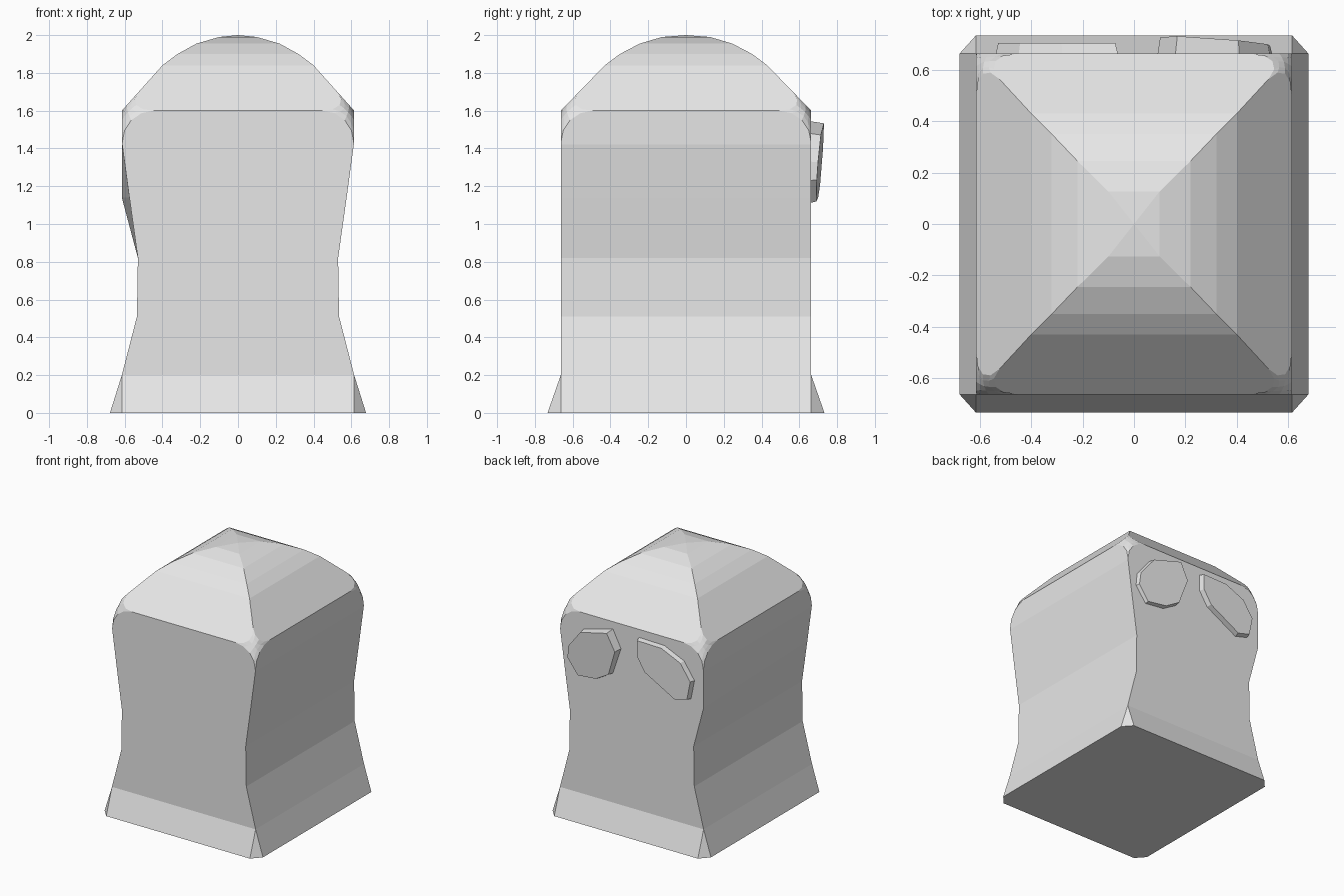
import bpy, bmesh
from mathutils import Vector

if "Cube" in bpy.data.objects:
    bpy.data.objects.remove(bpy.data.objects["Cube"])

grey = bpy.data.materials.new("light_grey")
grey.diffuse_color = (0.8, 0.8, 0.8, 1)
grey.use_nodes = True
grey.node_tree.nodes["Principled BSDF"].inputs["Base Color"].default_value = grey.diffuse_color


def finish(bm, name):
    bmesh.ops.recalc_face_normals(bm, faces=bm.faces[:])
    mesh = bpy.data.meshes.new(name)
    bm.to_mesh(mesh)
    bm.free()
    mesh.materials.append(grey)
    obj = bpy.data.objects.new(name, mesh)
    bpy.context.collection.objects.link(obj)
    return obj


def bridge(bm, a, b):
    for i in range(len(a)):
        j = (i + 1) % len(a)
        bm.faces.new((a[i], a[j], b[j], b[i]))


# Body: rectangular rings (half width, half depth, height) up to a domed roof
RINGS = [(.615, .663, .2), (.535, .663, .51), (.53, .663, .82),
         (.575, .663, 1.14), (.613, .663, 1.42), (.615, .663, 1.6),
         (.40, .43, 1.84), (.32, .35, 1.90), (.22, .245, 1.955), (.10, .127, 1.99)]
CORNERS = [(-1, -1), (1, -1), (1, 1), (-1, 1)]
bm = bmesh.new()
rings = [[bm.verts.new((sx * hx, sy * hy, z)) for sx, sy in CORNERS]
         for hx, hy, z in RINGS]
for a, b in zip(rings, rings[1:]):
    bridge(bm, a, b)
apex = bm.verts.new((0, 0, 2))
top = rings[-1]
for i in range(4):
    bm.faces.new((top[i], top[(i + 1) % 4], apex))

# Flared foot with clipped corners
foot = []
for sx, sy in CORNERS:
    side = bm.verts.new((sx * .678, sy * .663, 0))
    end = bm.verts.new((sx * .615, sy * .733, 0))
    foot += [side, end] if sx * sy > 0 else [end, side]
low = rings[0]
for i in range(4):
    j = (i + 1) % 4
    bm.faces.new((foot[2 * i], foot[2 * i + 1], low[i]))
    bm.faces.new((foot[2 * i + 1], foot[(2 * i + 2) % 8], low[j], low[i]))
bm.faces.new(foot)

# Fuller shoulder on the back left edge
rings[3][3].co.x = -.615

# Rounded roof corners
bmesh.ops.bevel(bm, geom=rings[5], offset=.17, offset_type='OFFSET',
                segments=4, profile=.5, affect='VERTICES')
finish(bm, "body")


# Eyes: raised, slightly tapered eight-sided plates on the back
def eye(name, outline, depth):
    bm = bmesh.new()
    n = len(outline)
    cx = sum(p[0] for p in outline) / n
    cz = sum(p[1] for p in outline) / n
    base = [bm.verts.new((x, .65, z)) for x, z in outline]
    face = [bm.verts.new((cx + (x - cx) * .95, depth(x, z), cz + (z - cz) * .95))
            for x, z in outline]
    bridge(bm, base, face)
    bm.faces.new(base)
    bm.faces.new(face)
    finish(bm, name)


eye("right_eye", [(.54, 1.23), (.53, 1.33), (.41, 1.48), (.16, 1.545),
                  (.09, 1.41), (.16, 1.20), (.28, 1.13), (.45, 1.11)],
    lambda x, z: .71 + .06 * (z - 1.33) - .05 * (x - .31))
eye("left_eye", [(-.06, 1.54), (-.28, 1.535), (-.45, 1.46), (-.54, 1.33),
                 (-.51, 1.18), (-.40, 1.15), (-.13, 1.30), (-.06, 1.41)],
    lambda x, z: .703)
